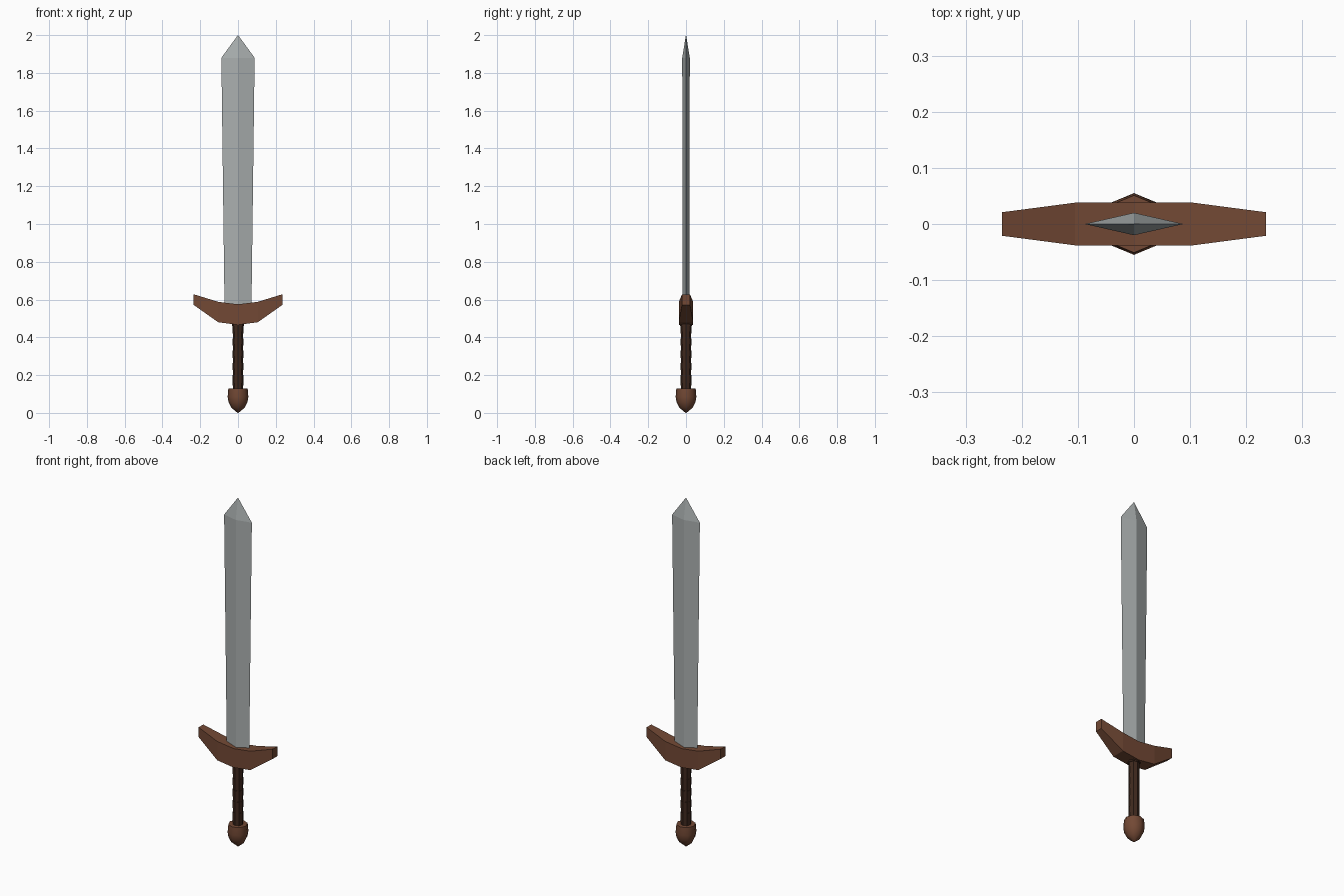
import bpy, math

if "Cube" in bpy.data.objects:
    bpy.data.objects.remove(bpy.data.objects["Cube"])


def make_object(name, verts, faces, color):
    mesh = bpy.data.meshes.new(name)
    mesh.from_pydata(verts, [], faces)
    obj = bpy.data.objects.new(name, mesh)
    bpy.context.collection.objects.link(obj)
    mat = bpy.data.materials.new(name + "_material")
    mat.diffuse_color = (*color, 1)
    mat.use_nodes = True
    mat.node_tree.nodes["Principled BSDF"].inputs["Base Color"].default_value = mat.diffuse_color
    mesh.materials.append(mat)
    return obj


def loft(name, rings, color):
    """Skin a list of equal-sized rings (bottom to top) and cap both ends."""
    n = len(rings[0])
    verts = [p for ring in rings for p in ring]
    faces = [(r * n + i, r * n + (i + 1) % n, (r + 1) * n + (i + 1) % n, (r + 1) * n + i)
             for r in range(len(rings) - 1) for i in range(n)]
    faces.append(tuple(reversed(range(n))))
    faces.append(tuple(range(len(verts) - n, len(verts))))
    return make_object(name, verts, faces, color)


def turned(name, profile, color, sides=8):
    """Turn a (radius, z) profile around the z axis."""
    step = 2 * math.pi / sides
    rings = [[(r * math.cos(i * step), r * math.sin(i * step), z) for i in range(sides)]
             for r, z in profile]
    return loft(name, rings, color)


STEEL = (0.40, 0.43, 0.43)
BROWN = (0.17, 0.066, 0.035)
DARK = (0.05, 0.022, 0.013)

# Blade: diamond section widening upward, then a short point
def diamond(w, t, z):
    return [(w, 0, z), (0, t, z), (-w, 0, z), (0, -t, z)]

loft("blade", [diamond(0.071, 0.018, 0.54), diamond(0.088, 0.02, 1.88),
               diamond(0.0005, 0.0005, 2.0)], STEEL)

# Cross guard: rectangular sections swept along x, tips raised and thinner
half = [(0.0, 0.038, 0.466, 0.575), (0.105, 0.038, 0.48, 0.588), (0.235, 0.021, 0.572, 0.628)]
sections = [(-x, y, lo, hi) for x, y, lo, hi in reversed(half[1:])] + half
loft("cross_guard", [[(x, -y, lo), (x, y, lo), (x, y, hi), (x, -y, hi)]
                     for x, y, lo, hi in sections], BROWN)

# Grip: eight-sided handle with slightly stepped wrap bands
grip = []
edges = [0.11, 0.20, 0.265, 0.33, 0.395, 0.46]
for lo, hi in zip(edges, edges[1:]):
    grip += [(0.027, lo), (0.029, hi)]
grip += [(0.032, 0.461), (0.032, 0.49)]
turned("grip", grip, DARK)

# Pommel: rounded knob with a flat top
pommel = turned("pommel", [(0.002, 0.0), (0.036, 0.028), (0.05, 0.056), (0.055, 0.085),
                           (0.051, 0.13)], BROWN)
bpy.context.view_layer.objects.active = pommel
pommel.select_set(True)
bpy.ops.object.shade_smooth_by_angle(angle=math.radians(50))
